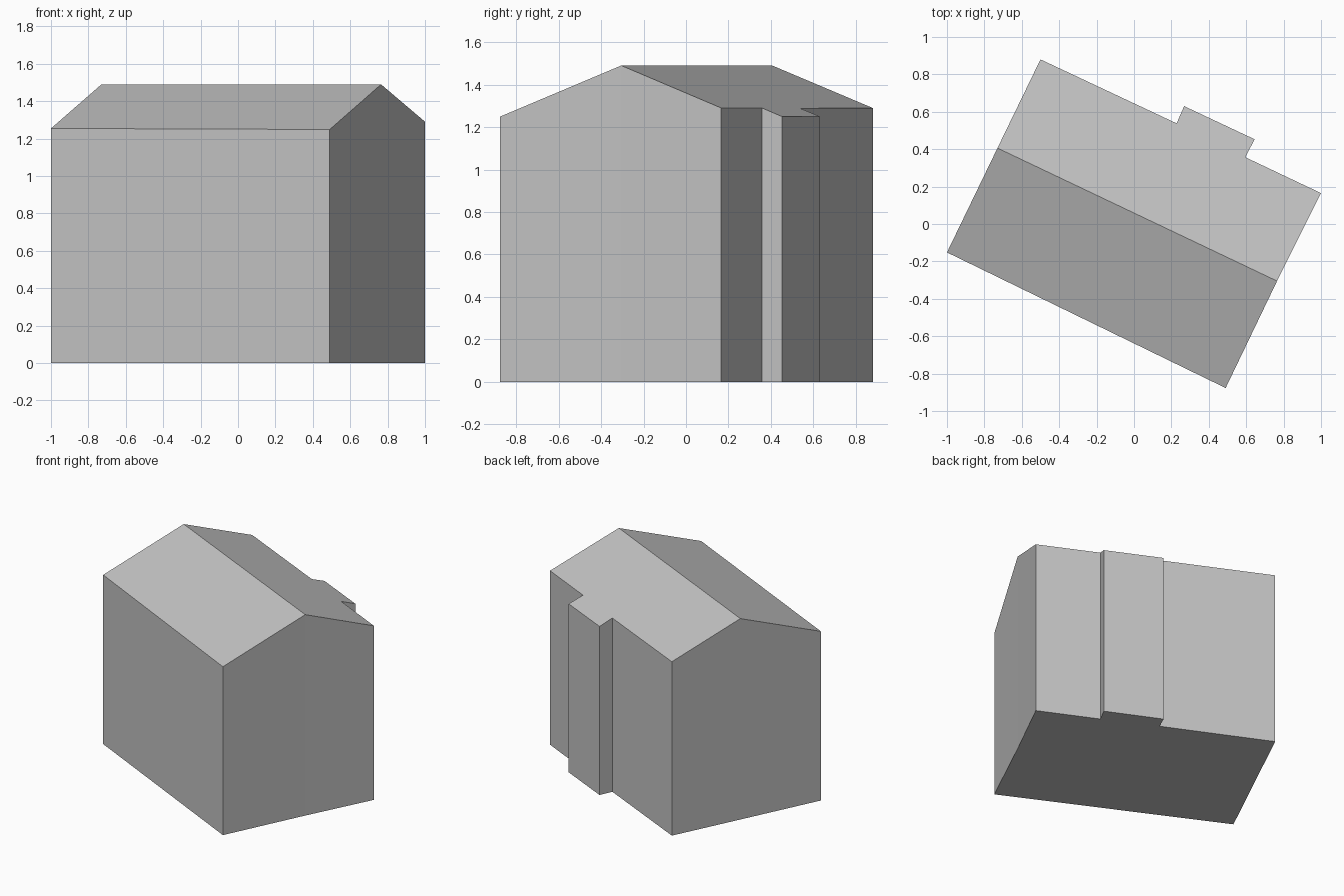
import bpy
import bmesh
from mathutils import Vector

cube = bpy.data.objects.get("Cube")
if cube:
    bpy.data.objects.remove(cube, do_unlink=True)

RIDGE_HEIGHT = 1.49
ROOF_SLOPE = 0.38

# Plain wall and roof colour
grey = bpy.data.materials.new("light grey")
grey.use_nodes = True
colour = (0.55, 0.55, 0.55, 1)
grey.diffuse_color = colour
grey.node_tree.nodes["Principled BSDF"].inputs["Base Color"].default_value = colour

# Ridge ends, lying on the two gable walls
ridge_left = Vector((0.765, -0.305))
ridge_right = Vector((-0.73, 0.406))
across = (ridge_left - ridge_right).orthogonal().normalized()

# Footprint, counter-clockwise, with the shallow bay on the back wall
front_wall = [(-1, -0.152), (0.49, -0.877)]
back_wall = [(1, 0.165), (0.595, 0.357), (0.645, 0.453),
             (0.268, 0.63), (0.228, 0.538), (-0.5, 0.88)]
footprint = front_wall + [ridge_left] + back_wall + [ridge_right]

# Extrude the floor into walls
bm = bmesh.new()
floor = bm.faces.new([bm.verts.new((x, y, 0)) for x, y in footprint])
extruded = bmesh.ops.extrude_face_region(bm, geom=[floor], use_keep_orig=True)
top = [v for v in extruded["geom"] if isinstance(v, bmesh.types.BMVert)]

# Split the top along the ridge, then pitch both slopes down from it
ridge = [min(top, key=lambda v: (v.co.xy - end).length)
         for end in (ridge_left, ridge_right)]
bmesh.ops.connect_verts(bm, verts=ridge)
for v in top:
    v.co.z = RIDGE_HEIGHT - ROOF_SLOPE * abs((v.co.xy - ridge_left).dot(across))
bmesh.ops.recalc_face_normals(bm, faces=bm.faces)

mesh = bpy.data.meshes.new("house_body")
bm.to_mesh(mesh)
bm.free()
mesh.materials.append(grey)
house = bpy.data.objects.new("house_body", mesh)
bpy.context.collection.objects.link(house)
